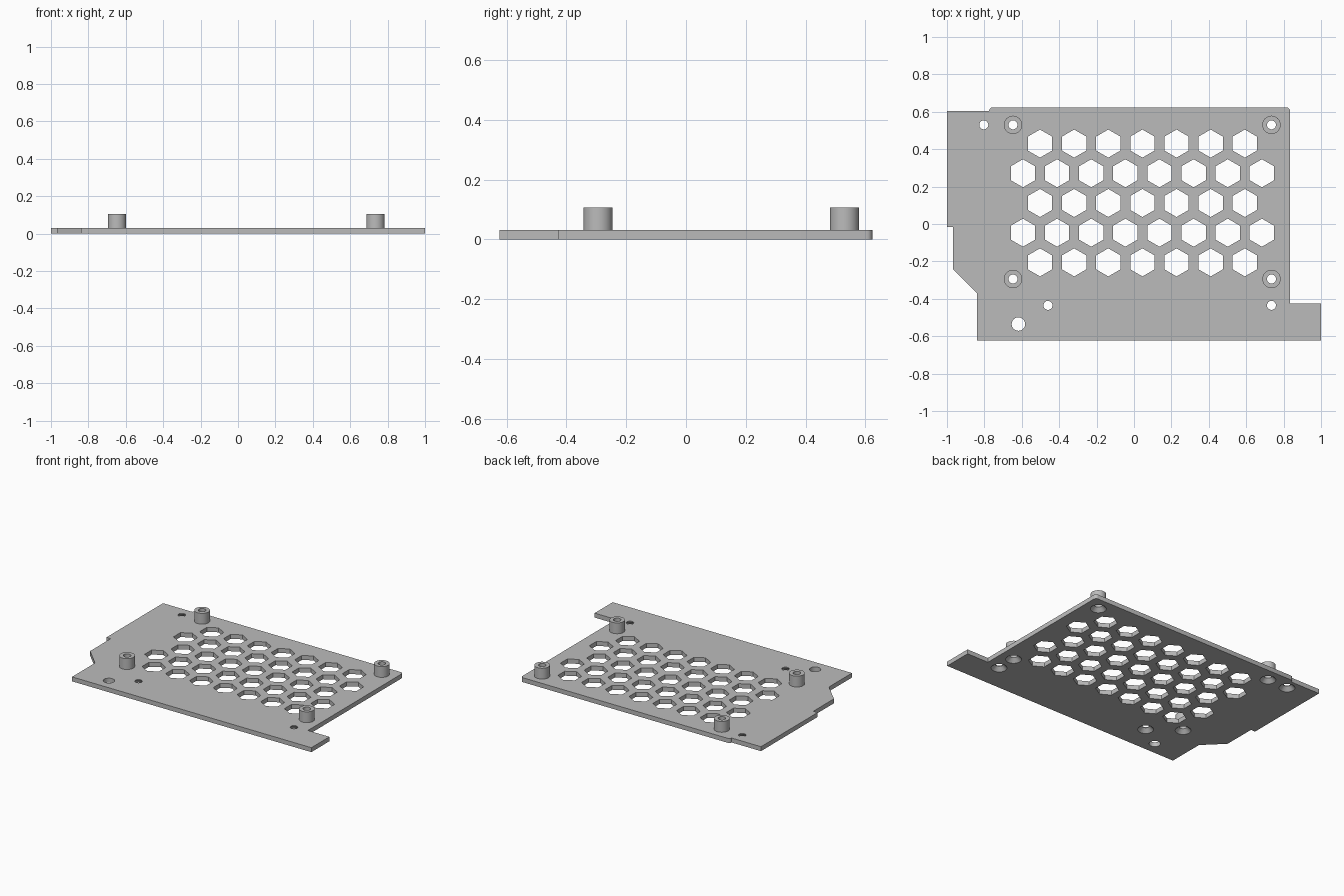
import bpy
import bmesh
from math import cos, sin, pi

cube = bpy.data.objects.get("Cube")
if cube:
    bpy.data.objects.remove(cube, do_unlink=True)

THICK, BOSS_TOP = 0.031, 0.106
BORE, SINK, BOSS_R, HEX_R = 0.024, 0.05, 0.049, 0.075

grey = bpy.data.materials.new("light grey")
grey.use_nodes = True
grey.diffuse_color = (0.5, 0.5, 0.5, 1)
grey.node_tree.nodes["Principled BSDF"].inputs["Base Color"].default_value = (0.5, 0.5, 0.5, 1)


def finish(name, bm):
    bmesh.ops.recalc_face_normals(bm, faces=bm.faces[:])
    mesh = bpy.data.meshes.new(name)
    bm.to_mesh(mesh)
    bm.free()
    mesh.materials.append(grey)
    obj = bpy.data.objects.new(name, mesh)
    bpy.context.collection.objects.link(obj)
    return obj


def smooth(obj):
    bpy.ops.object.select_all(action="DESELECT")
    obj.select_set(True)
    bpy.context.view_layer.objects.active = obj
    bpy.ops.object.shade_smooth_by_angle()


def lathe(bm, centre, profile, sides=32, closed=False):
    """Turn (radius, z) points about a vertical axis; cap the ends or close the loop."""
    cx, cy = centre
    rings = []
    for r, z in profile:
        angles = [pi / 2 + 2 * pi * i / sides for i in range(sides)]
        rings.append([bm.verts.new((cx + r * cos(a), cy + r * sin(a), z)) for a in angles])
    pairs = list(zip(rings, rings[1:]))
    if closed:
        pairs.append((rings[-1], rings[0]))
    else:
        bm.faces.new(rings[0])
        bm.faces.new(rings[-1])
    for low, high in pairs:
        for i in range(sides):
            j = (i + 1) % sides
            bm.faces.new((low[i], low[j], high[j], high[i]))


def rounded(x, y, r, start):
    """Quarter-circle corner running clockwise from the start angle."""
    return [(x + r * cos(start - k * pi / 8), y + r * sin(start - k * pi / 8)) for k in range(5)]


# Plate outline, clockwise from the front right
outline = [(-0.84, -0.623), (-0.84, -0.37), (-0.967, -0.243), (-0.967, -0.016),
           (-1, -0.016), (-1, 0.605), (-0.775, 0.605)]
outline += rounded(-0.757, 0.605, 0.018, pi)
outline += rounded(0.815, 0.603, 0.02, pi / 2)
outline += [(0.835, -0.425), (1, -0.425), (1, -0.623)]

bm = bmesh.new()
base = bm.faces.new([bm.verts.new((x, y, 0)) for x, y in outline])
top = bmesh.ops.extrude_face_region(bm, geom=[base])["geom"]
bmesh.ops.translate(bm, vec=(0, 0, THICK),
                    verts=[v for v in top if isinstance(v, bmesh.types.BMVert)])
plate = finish("plate", bm)

# Cutter: honeycomb vents, countersunk screw holes and one plain hole
bosses = [(x, y) for x in (-0.647, 0.735) for y in (-0.294, 0.53)]
screws = bosses + [(-0.803, 0.53), (-0.46, -0.435), (0.735, -0.435)]
bm = bmesh.new()
for row in range(5):
    count = 7 + row % 2
    for col in range(count):
        spot = (0.045 + (col - (count - 1) / 2) * 0.1825, 0.43 - row * 0.1588)
        lathe(bm, spot, [(HEX_R, -0.1), (HEX_R, 0.1)], sides=6)
for spot in screws:
    lathe(bm, spot, [(SINK, -0.1), (SINK, 0), (BORE, SINK - BORE), (BORE, 0.2)])
lathe(bm, (-0.618, -0.535), [(0.036, -0.1), (0.036, 0.1)])
cutter = finish("hole_cutter", bm)
cutter.hide_render = True

cut = plate.modifiers.new("holes", "BOOLEAN")
cut.operation = "DIFFERENCE"
cut.solver = "EXACT"
cut.object = cutter
bpy.context.view_layer.objects.active = plate
bpy.ops.object.modifier_apply(modifier=cut.name)
bpy.data.objects.remove(cutter, do_unlink=True)
smooth(plate)

# Hollow standoffs on the plate
names = ["front_right", "back_right", "front_left", "back_left"]
for side, spot in zip(names, bosses):
    bm = bmesh.new()
    lathe(bm, spot, [(BORE, THICK), (BOSS_R, THICK), (BOSS_R, BOSS_TOP), (BORE, BOSS_TOP)],
          closed=True)
    smooth(finish(side + "_standoff", bm))
